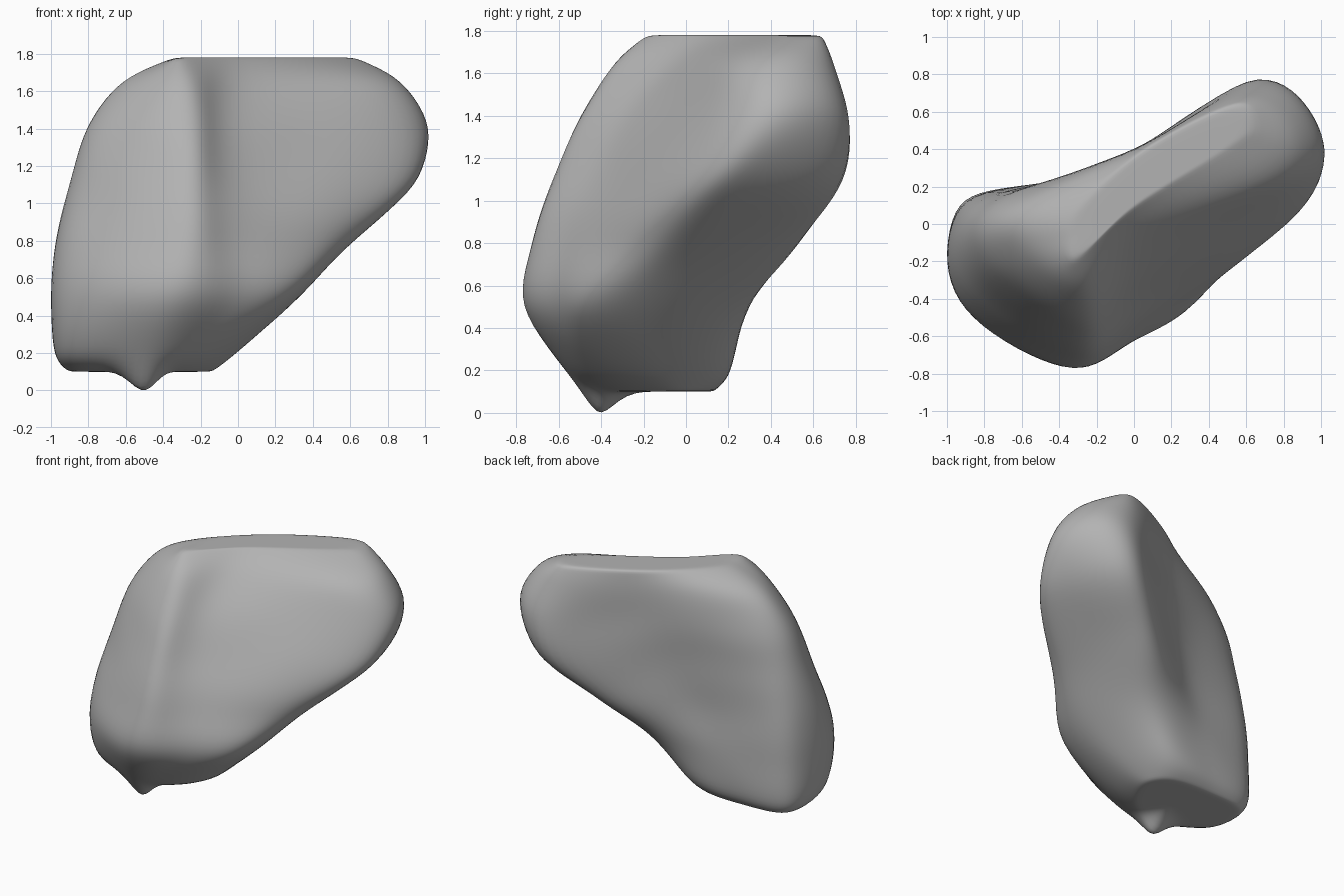
import bpy
import bmesh
import math
from mathutils import Vector, noise

default_cube = bpy.data.objects.get("Cube")
if default_cube:
    bpy.data.objects.remove(default_cube, do_unlink=True)

# Horizontal outlines: height, then x, y pairs for left front, front ridge,
# front hollow, front right, right tip, back right, back middle, left back
OUTLINES = [
    (.1, -.86, -.22, -.52, -.4, -.33, -.35, -.2, -.22, -.14, -.04, -.25, .1, -.53, .13, -.87, .08),
    (.2, -.93, -.34, -.5, -.56, -.25, -.51, -.07, -.34, -.01, -.08, -.15, .18, -.5, .2, -.93, .1),
    (.5, -.94, -.42, -.4, -.76, 0, -.62, .27, -.43, .32, -.1, .1, .28, -.4, .23, -.93, .1),
    (.8, -.9, -.37, -.33, -.72, .02, -.56, .52, -.24, .61, .06, .37, .54, -.25, .26, -.9, .1),
    (1.1, -.82, -.3, -.29, -.63, .03, -.42, .82, 0, .92, .32, .62, .75, -.1, .33, -.83, .1),
    (1.4, -.73, -.23, -.28, -.5, .02, -.25, .89, .18, 1, .52, .67, .77, 0, .4, -.74, .1),
    (1.65, -.56, -.15, -.28, -.34, .02, -.05, .74, .23, .86, .5, .6, .7, .03, .41, -.56, .1),
    (1.78, -.34, -.08, -.3, -.18, 0, .09, .5, .4, .63, .53, .53, .64, .05, .4, -.3, .08),
]
STEPS_AROUND = 10
STEPS_UP = 7
CAP_SCALES = (.93, .84, .72, .58, .44, .3, .15)


def spline(a, b, c, d, t):
    """Smooth curve from b to c, guided by a and d."""
    return (b * 2 + (c - a) * t + (a * 2 - b * 5 + c * 4 - d) * t ** 2
            + (b * 3 - a - c * 3 + d) * t ** 3) * .5


def closed_ring(row):
    corners = [Vector((row[i], row[i + 1], row[0])) for i in range(1, len(row), 2)]
    n = len(corners)
    return [spline(*(corners[(i + k) % n] for k in (-1, 0, 1, 2)), s / STEPS_AROUND)
            for i in range(n) for s in range(STEPS_AROUND)]


def stack_rings(keys):
    """Blend the key outlines into a dense stack of rings."""
    last = len(keys) - 1
    rings = []
    for i in range(last):
        four = [keys[min(max(i + k, 0), last)] for k in (-1, 0, 1, 2)]
        for s in range(STEPS_UP):
            rings.append([spline(*p, s / STEPS_UP) for p in zip(*four)])
    return rings + [keys[last]]


def cap_rings(ring):
    middle = sum(ring, Vector()) / len(ring)
    return [[middle.lerp(p, scale) for p in ring] for scale in CAP_SCALES]


def weather(p):
    """Shallow lumps on the sides and a small foot under the base."""
    foot = math.hypot(p.x + .51, p.y + .41)
    q = p.copy()
    side = min(1, max(0, (p.z - .1) * 4)) * min(1, max(0, (1.78 - p.z) * 4))
    q += noise.noise_vector(p * 3.2) * .01 * side
    if p.z < .3:
        q.z -= .12 * math.exp(-(foot / .09) ** 2)
    return q


# Rock body: lofted sides closed by flat top and base
sides = stack_rings([closed_ring(row) for row in OUTLINES])
rings = cap_rings(sides[0])[::-1] + sides + cap_rings(sides[-1])
bm = bmesh.new()
loops = [[bm.verts.new(weather(p)) for p in ring] for ring in rings]
for low, high in zip(loops, loops[1:]):
    for i in range(len(low)):
        j = (i + 1) % len(low)
        bm.faces.new((low[i], low[j], high[j], high[i]))
bm.faces.new(loops[0][::-1])
bm.faces.new(loops[-1])
# Soften the rims and ridges
for _ in range(5):
    bmesh.ops.smooth_vert(bm, verts=bm.verts, factor=.5,
                          use_axis_x=True, use_axis_y=True, use_axis_z=True)
bmesh.ops.recalc_face_normals(bm, faces=bm.faces)
mesh = bpy.data.meshes.new("rock")
bm.to_mesh(mesh)
bm.free()
rock = bpy.data.objects.new("rock", mesh)
bpy.context.collection.objects.link(rock)
mesh.polygons.foreach_set("use_smooth", [True] * len(mesh.polygons))

# Grey stone colour
stone = bpy.data.materials.new("grey_stone")
stone.use_nodes = True
colour = (.45, .45, .45, 1)
stone.diffuse_color = colour
shader = next(n for n in stone.node_tree.nodes if n.type == "BSDF_PRINCIPLED")
shader.inputs["Base Color"].default_value = colour
shader.inputs["Roughness"].default_value = .9
mesh.materials.append(stone)
